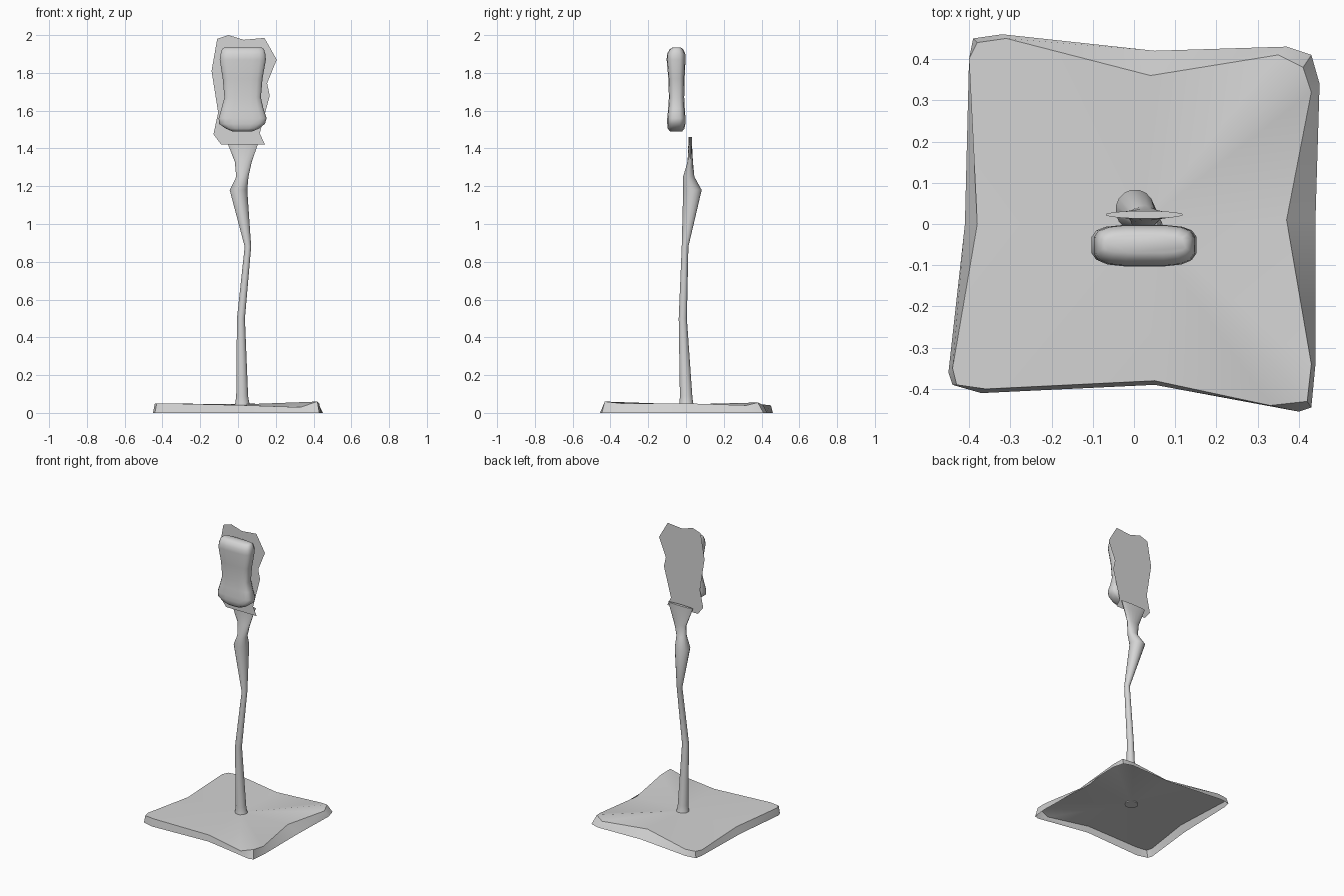
import bpy, bmesh, math

cube = bpy.data.objects.get("Cube")
if cube:
    bpy.data.objects.remove(cube, do_unlink=True)

grey = bpy.data.materials.new("plain grey")
grey.use_nodes = True
colour = (0.66, 0.66, 0.66, 1)
grey.diffuse_color = colour
grey.node_tree.nodes["Principled BSDF"].inputs["Base Color"].default_value = colour


def finish(name, bm, angle=40):
    mesh = bpy.data.meshes.new(name)
    bm.to_mesh(mesh)
    bm.free()
    mesh.materials.append(grey)
    obj = bpy.data.objects.new(name, mesh)
    bpy.context.collection.objects.link(obj)
    bpy.ops.object.select_all(action="DESELECT")
    obj.select_set(True)
    bpy.context.view_layer.objects.active = obj
    bpy.ops.object.shade_smooth_by_angle(angle=math.radians(angle))
    return obj


def bridge(bm, lower, upper):
    for i in range(len(lower)):
        j = (i + 1) % len(lower)
        bm.faces.new((lower[i], lower[j], upper[j], upper[i]))


def loft(name, sections, power=1.0, sides=16):
    """Stack of rounded sections: z, left x, right x, front y, back y."""
    bm = bmesh.new()
    rings = []
    for z, x0, x1, y0, y1 in sections:
        ring = []
        for i in range(sides):
            a = math.tau * (i + 0.5) / sides
            c, s = math.cos(a), math.sin(a)
            u = math.copysign(abs(c) ** power, c)
            v = math.copysign(abs(s) ** power, s)
            ring.append(bm.verts.new(((x0 + x1) / 2 + u * (x1 - x0) / 2,
                                      (y0 + y1) / 2 + v * (y1 - y0) / 2, z)))
        rings.append(ring)
    for lower, upper in zip(rings, rings[1:]):
        bridge(bm, lower, upper)
    bm.faces.new(reversed(rings[0]))
    bm.faces.new(rings[-1])
    return finish(name, bm, 60)


# Warped square base, a shell open underneath: floor outline, then top rim
floor = [(-.39, .45), (-.32, .46), (.05, .42), (.37, .43), (.43, .41), (.45, .34),
         (.44, .01), (.44, -.34), (.43, -.445), (.4, -.455), (.05, -.39),
         (-.37, -.41), (-.44, -.39), (-.45, -.36), (-.41, 0), (-.4, .4)]
rim = [(-.38, .44, .04), (-.31, .45, .04), (.04, .36, .05), (.35, .41, .04),
       (.41, .38, .055), (.43, .32, .04), (.37, .01, .05), (.43, -.34, .05),
       (.42, -.43, .06), (.33, -.44, .03), (.05, -.38, .04), (-.36, -.4, .05),
       (-.43, -.39, .05), (-.44, -.35, .05), (-.38, 0, .04), (-.4, .4, .04)]
floor.reverse()
rim.reverse()
bm = bmesh.new()
low = [bm.verts.new((x, y, 0)) for x, y in floor]
high = [bm.verts.new(p) for p in rim]
bridge(bm, low, high)
centre = bm.verts.new((.02, 0, .045))
for i in range(len(high)):
    bm.faces.new((high[i], high[(i + 1) % len(high)], centre))
bmesh.ops.recalc_face_normals(bm, faces=bm.faces[:])
if centre.link_faces[0].normal.z < 0:
    bmesh.ops.reverse_faces(bm, faces=bm.faces[:])
finish("base", bm, 30)

# Crooked pole with a small foot, a bulge and a flat flared tip
loft("pole", [
    (.036, -.018, .066, -.038, .044), (.055, -.015, .06, -.035, .038),
    (.09, -.01, .054, -.033, .034), (.5, -.006, .037, -.039, .005),
    (.88, .035, .07, -.023, .013), (1.18, -.045, .05, -.016, .084),
    (1.25, -.01, .056, -.016, .045), (1.33, -.018, .074, .008, .037),
    (1.42, -.054, .106, .012, .032), (1.46, -.07, .12, .013, .032)])

# Flat ragged back sheet
outline = [(-.11, 1.98), (-.05, 2), (.03, 1.975), (.14, 1.985), (.205, 1.87),
           (.154, 1.745), (.168, 1.68), (.115, 1.48), (.142, 1.422), (-.09, 1.422),
           (-.13, 1.475), (-.105, 1.59), (-.14, 1.81)]
bm = bmesh.new()
bm.faces.new([bm.verts.new((x, -.001, z)) for x, z in reversed(outline)])
finish("back_sheet", bm)

# Padded block with a narrow waist
loft("padded_block", [
    (1.49, -.03, .075, -.085, -.02), (1.505, -.065, .112, -.097, -.008),
    (1.53, -.101, .144, -.1, -.003), (1.56, -.104, .153, -.1, -.002),
    (1.61, -.089, .136, -.095, -.006), (1.67, -.073, .122, -.091, -.009),
    (1.77, -.082, .131, -.094, -.007), (1.87, -.098, .149, -.103, -.002),
    (1.9, -.093, .146, -.101, -.003), (1.925, -.086, .139, -.087, -.014),
    (1.935, -.072, .126, -.07, -.028)], .55)
